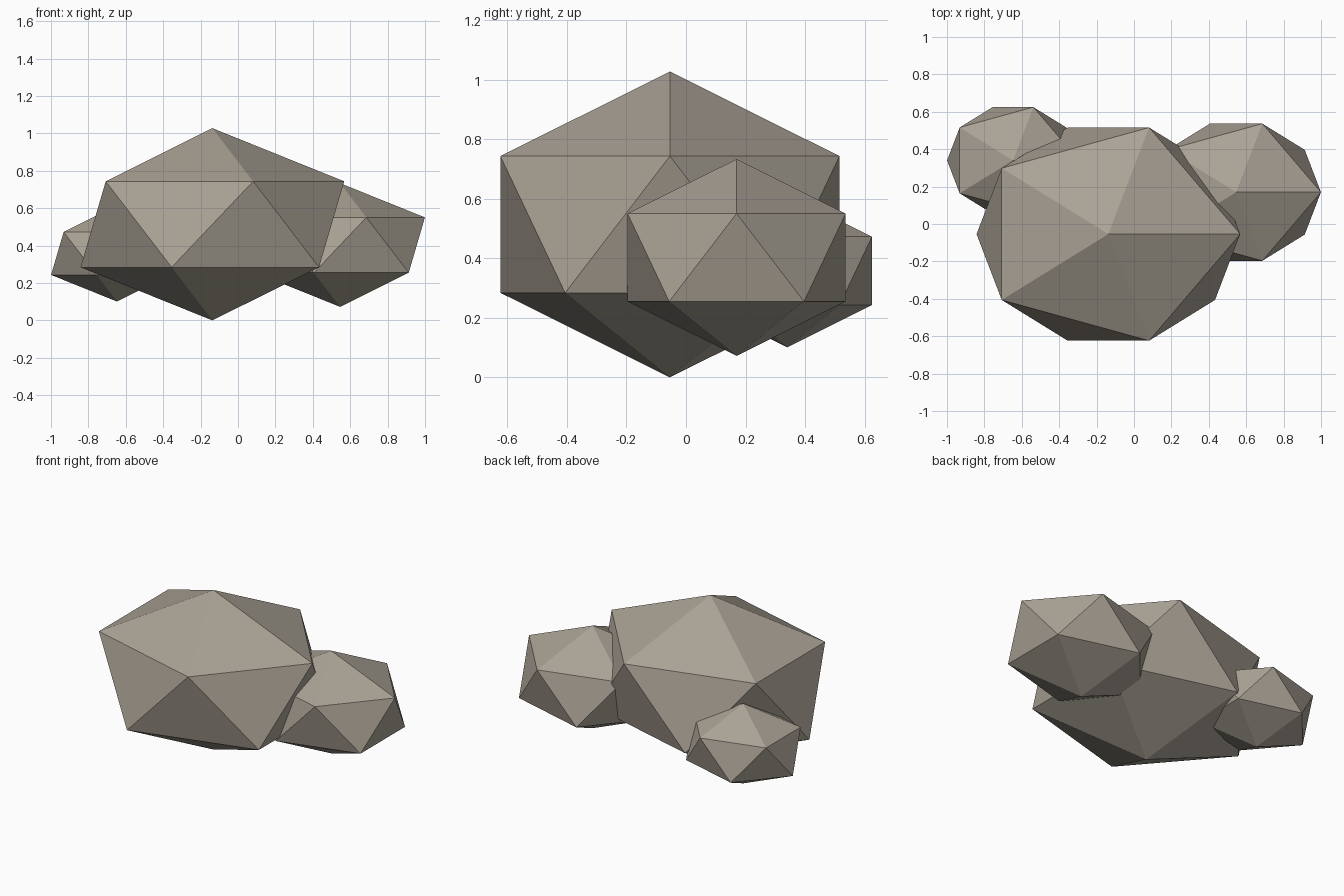
import bpy

if "Cube" in bpy.data.objects:
    bpy.data.objects.remove(bpy.data.objects["Cube"])

# One flat stone colour
stone = bpy.data.materials.new("warm grey stone")
stone.diffuse_color = (0.40, 0.36, 0.30, 1.0)
stone.use_nodes = True
stone.node_tree.nodes["Principled BSDF"].inputs["Base Color"].default_value = stone.diffuse_color


def rock(name, centre, size):
    """Squashed, flat-shaded icosahedron."""
    bpy.ops.mesh.primitive_ico_sphere_add(subdivisions=1, radius=1)
    ob = bpy.context.object
    ob.name = name
    ob.location = centre
    ob.scale = (size, size * 0.85, size * 0.652)
    ob.data.materials.append(stone)
    bpy.ops.object.transform_apply(location=True, rotation=False, scale=True)
    bpy.ops.object.shade_flat()


# Large boulder with two smaller ones half sunk into it
rock("main_boulder", (-0.137, -0.054, 0.514), 0.788)
rock("right_boulder", (0.546, 0.17, 0.403), 0.507)
rock("left_boulder", (-0.647, 0.34, 0.358), 0.394)
